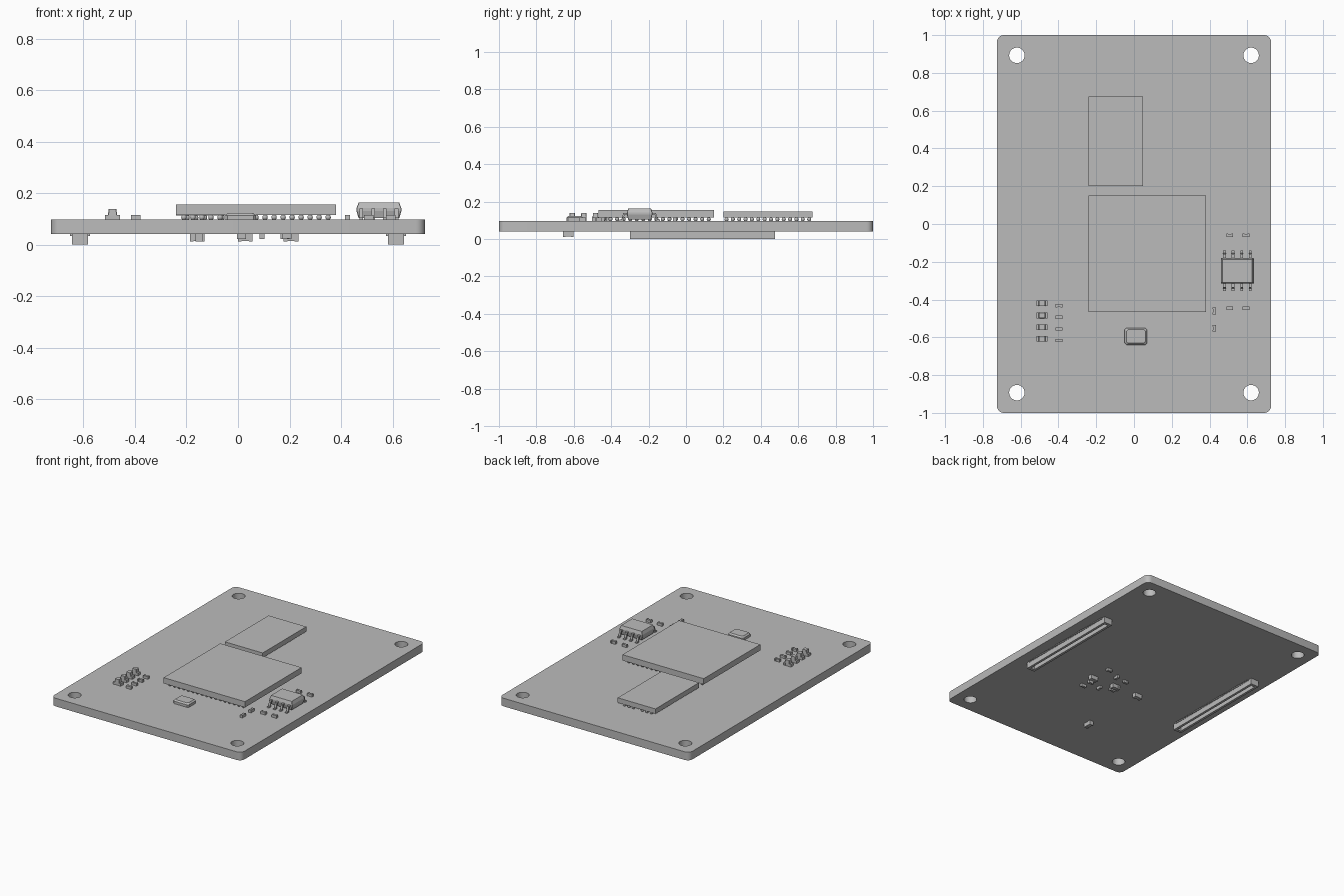
import bpy, bmesh, math
from mathutils import Matrix, Vector

if "Cube" in bpy.data.objects:
    bpy.data.objects.remove(bpy.data.objects["Cube"])

grey = bpy.data.materials.new("plain grey")
grey.use_nodes = True
COLOUR = (0.5, 0.5, 0.5, 1)
grey.diffuse_color = COLOUR
grey.node_tree.nodes["Principled BSDF"].inputs["Base Color"].default_value = COLOUR

BOTTOM, TOP = 0.041, 0.097


def finish(name, bm):
    bmesh.ops.recalc_face_normals(bm, faces=bm.faces)
    mesh = bpy.data.meshes.new(name)
    bm.to_mesh(mesh)
    bm.free()
    mesh.materials.append(grey)
    ob = bpy.data.objects.new(name, mesh)
    bpy.context.collection.objects.link(ob)
    return ob


def box(bm, x0, x1, y0, y1, z0, z1):
    mid = Vector((x0 + x1, y0 + y1, z0 + z1)) / 2
    size = Matrix.Diagonal((abs(x1 - x0), abs(y1 - y0), abs(z1 - z0), 1))
    bmesh.ops.create_cube(bm, size=1, matrix=Matrix.Translation(mid) @ size)


def loft(bm, cx, cy, layers, cut):
    """Stack rectangles (z, width, depth) with clipped corners."""
    rings = []
    for z, w, d in layers:
        ring = []
        for sx, sy in ((1, 1), (-1, 1), (-1, -1), (1, -1)):
            pair = [(sx * w / 2, sy * (d / 2 - cut)), (sx * (w / 2 - cut), sy * d / 2)]
            if sx * sy < 0:
                pair.reverse()
            ring += [bm.verts.new((cx + x, cy + y, z)) for x, y in pair]
        rings.append(ring)
    bm.faces.new(rings[0])
    bm.faces.new(rings[-1])
    for a, b in zip(rings, rings[1:]):
        for i in range(len(a)):
            j = (i + 1) % len(a)
            bm.faces.new((a[i], a[j], b[j], b[i]))


# Board: rounded outline with four mounting holes
def add_loop(curve, points):
    spline = curve.splines.new("POLY")
    spline.points.add(len(points) - 1)
    for p, (x, y) in zip(spline.points, points):
        p.co = (x, y, 0, 1)
    spline.use_cyclic_u = True


def arc(cx, cy, r, start, sweep, steps):
    return [(cx + r * math.cos(start + sweep * i / steps),
             cy + r * math.sin(start + sweep * i / steps)) for i in range(steps + 1)]


curve = bpy.data.curves.new("board", "CURVE")
curve.dimensions = "2D"
curve.fill_mode = "BOTH"
curve.extrude = (TOP - BOTTOM) / 2
R = 0.035
outline = []
for k, (sx, sy) in enumerate(((1, 1), (-1, 1), (-1, -1), (1, -1))):
    outline += arc(sx * (0.725 - R), sy * (1 - R), R, k * math.pi / 2, math.pi / 2, 6)
add_loop(curve, outline)
for sx in (-1, 1):
    for sy in (-1, 1):
        add_loop(curve, arc(sx * 0.62, sy * 0.893, 0.041, 0, 2 * math.pi, 32)[:-1])
curve.materials.append(grey)
board = bpy.data.objects.new("board", curve)
board.location.z = (TOP + BOTTOM) / 2
bpy.context.collection.objects.link(board)
bpy.context.view_layer.objects.active = board
board.select_set(True)
bpy.ops.object.convert(target="MESH")
bpy.ops.object.shade_smooth_by_angle()
board.select_set(False)


# Ball-mounted chips
def grid_chip(name, x0, x1, y0, y1, z0, z1, columns, rows, pitch, keep):
    bm = bmesh.new()
    box(bm, x0, x1, y0, y1, z0, z1)
    finish(name, bm)
    bm = bmesh.new()
    for i in range(columns):
        for j in range(rows):
            if keep(i, j):
                x = (x0 + x1) / 2 + (i - (columns - 1) / 2) * pitch
                y = (y0 + y1) / 2 + (j - (rows - 1) / 2) * pitch
                bmesh.ops.create_uvsphere(
                    bm, u_segments=10, v_segments=6, radius=0.011,
                    matrix=Matrix.Translation((x, y, (TOP + z0) / 2)))
    for f in bm.faces:
        f.smooth = True
    finish(name + "_balls", bm)


grid_chip("processor", -0.24, 0.38, -0.467, 0.15, 0.116, 0.156,
          17, 17, 0.035, lambda i, j: True)
grid_chip("memory", -0.24, 0.048, 0.2, 0.675, 0.114, 0.148,
          7, 14, 0.034, lambda i, j: i != 3)

# Crystal can
bm = bmesh.new()
loft(bm, 0.01, -0.595, [(TOP, 0.118, 0.09), (0.114, 0.118, 0.09), (0.123, 0.1, 0.072)], 0.009)
finish("oscillator", bm)

# Eight-lead chip with gull-wing leads
CX, CY = 0.547, -0.248
bm = bmesh.new()
loft(bm, CX, CY, [(0.104, 0.158, 0.122), (0.13, 0.174, 0.136),
                  (0.142, 0.174, 0.136), (0.163, 0.158, 0.122)], 0.002)
finish("flash_chip", bm)

PROFILE = [(0.06, 0.14), (0.088, 0.14), (0.094, 0.105), (0.108, 0.105),
           (0.108, TOP), (0.087, TOP), (0.081, 0.131), (0.06, 0.131)]
bm = bmesh.new()
for k in range(4):
    x = CX + (k - 1.5) * 0.0455
    for side in (-1, 1):
        verts = [bm.verts.new((x - 0.007, CY + side * y, z)) for y, z in PROFILE]
        face = bm.faces.new(verts)
        ext = bmesh.ops.extrude_face_region(bm, geom=[face])["geom"]
        moved = [v for v in ext if isinstance(v, bmesh.types.BMVert)]
        bmesh.ops.translate(bm, verts=moved, vec=(0.014, 0, 0))
finish("flash_chip_leads", bm)


# Small two-terminal parts
def passive(bm, x, y, length, width, z0, z1, along_x=True):
    t = length * 0.25
    slim = width * 0.06
    rise = (z1 - z0) * 0.08
    for a, b, s, r in ((-length / 2, t - length / 2, 0, 0),
                       (t - length / 2, length / 2 - t, slim, rise),
                       (length / 2 - t, length / 2, 0, 0)):
        w = width / 2 - s
        if along_x:
            box(bm, x + a, x + b, y - w, y + w, z0, z1 - r)
        else:
            box(bm, x - w, x + w, y + a, y + b, z0, z1 - r)


bm = bmesh.new()
for y in (-0.432, -0.493, -0.556, -0.617):
    passive(bm, -0.397, y, 0.036, 0.018, TOP, 0.116)
for x in (0.507, 0.593):
    for y in (-0.06, -0.445):
        passive(bm, x, y, 0.036, 0.018, TOP, 0.116)
for y in (-0.46, -0.552):
    passive(bm, 0.425, y, 0.036, 0.018, TOP, 0.116, False)
finish("top_resistors", bm)

bm = bmesh.new()
for y in (-0.42, -0.484, -0.546, -0.608):
    passive(bm, -0.487, y, 0.058, 0.03, TOP, 0.115)
    loft(bm, -0.487, y, [(0.113, 0.036, 0.03), (0.138, 0.03, 0.028)], 0.002)
finish("indicator_lamps", bm)

bm = bmesh.new()
for x, y in ((0.19, -0.02), (0.19, -0.28), (0.182, -0.215), (0.014, -0.07), (0.014, -0.2)):
    passive(bm, x, y, 0.036, 0.018, BOTTOM, 0.022)
for y in (-0.235, -0.06):
    passive(bm, 0.093, y, 0.036, 0.018, BOTTOM, 0.022, False)
finish("underside_resistors", bm)

bm = bmesh.new()
for x, y in ((0.206, -0.16), (0.028, -0.155), (-0.158, -0.155)):
    passive(bm, x, y, 0.057, 0.03, BOTTOM, 0.012)
passive(bm, -0.15, -0.63, 0.057, 0.03, BOTTOM, 0.012, False)
finish("underside_capacitors", bm)

# Long board-to-board sockets, open along the middle
Y0, Y1 = -0.3, 0.475
for side, name in ((-1, "right_socket"), (1, "left_socket")):
    bm = bmesh.new()
    inner, outer, wall = 0.582, 0.644, 0.017
    box(bm, side * inner, side * outer, Y0, Y1, 0.03, BOTTOM)
    for a in (inner, outer - wall):
        box(bm, side * a, side * (a + wall), Y0, Y1, 0, 0.03)
    for a in (Y0, Y1 - 0.02):
        box(bm, side * (inner + wall), side * (outer - wall), a, a + 0.02, 0, 0.03)
    finish(name, bm)
    bm = bmesh.new()
    for k in range(40):
        y = Y0 + 0.03 + k * (Y1 - Y0 - 0.06) / 39
        box(bm, side * (inner - 0.008), side * (outer + 0.008),
            y - 0.004, y + 0.004, 0.034, BOTTOM)
    finish(name + "_pins", bm)
